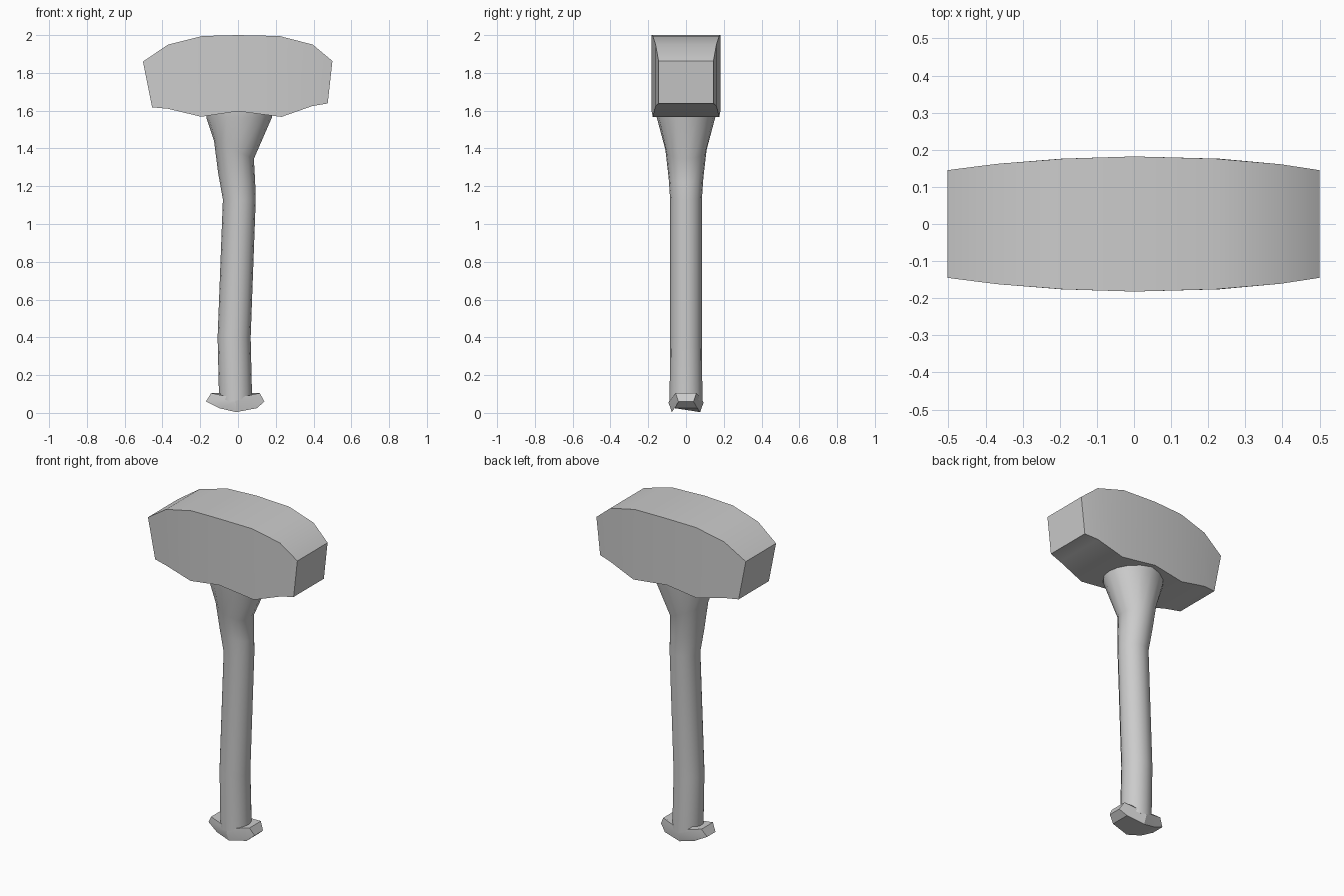
import bpy, math
from mathutils import Vector

if "Cube" in bpy.data.objects:
    bpy.data.objects.remove(bpy.data.objects["Cube"])


def loft(name, rings, angle=30):
    """Skin equal-length closed rings and cap both ends."""
    n = len(rings[0])
    verts = [p for r in rings for p in r]
    faces = [(i * n + j, i * n + (j + 1) % n, (i + 1) * n + (j + 1) % n, (i + 1) * n + j)
             for i in range(len(rings) - 1) for j in range(n)]
    faces += [tuple(reversed(range(n))), tuple(range(len(verts) - n, len(verts)))]
    me = bpy.data.meshes.new(name)
    me.from_pydata(verts, [], faces)
    ob = bpy.data.objects.new(name, me)
    bpy.context.collection.objects.link(ob)
    bpy.ops.object.select_all(action='DESELECT')
    ob.select_set(True)
    bpy.context.view_layer.objects.active = ob
    bpy.ops.object.mode_set(mode='EDIT')
    bpy.ops.mesh.select_all(action='SELECT')
    bpy.ops.mesh.normals_make_consistent(inside=False)
    bpy.ops.object.mode_set(mode='OBJECT')
    bpy.ops.object.shade_smooth_by_angle(angle=math.radians(angle))
    return ob


# Hammer head: box sections along x (bottom x, bottom z, top x, top z, half depth)
head = [(-.455, 1.618, -.503, 1.86, .145), (-.37, 1.61, -.37, 1.95, .162),
        (-.195, 1.568, -.19, 1.995, .176), (0, 1.597, 0, 2.0, .182),
        (.23, 1.567, .22, 1.995, .176), (.395, 1.625, .395, 1.95, .161),
        (.475, 1.638, .50, 1.863, .145)]
loft("hammer_head", [[(bx, -d, bz), (bx, d, bz), (tx, d, tz), (tx, -d, tz)]
                     for bx, bz, tx, tz, d in head])

# Bent handle: tilted ellipses (left x, left z, right x, right z, half depth)
handle = [(-.10, .06, .075, .06, .087), (-.108, .40, .067, .40, .084),
          (-.08, 1.13, .094, 1.13, .084), (-.105, 1.27, .091, 1.22, .092),
          (-.127, 1.44, .084, 1.345, .109), (-.168, 1.565, .18, 1.565, .155),
          (-.168, 1.61, .18, 1.61, .158)]
rings = []
for lx, lz, rx, rz, d in handle:
    c = Vector(((lx + rx) / 2, 0, (lz + rz) / 2))
    u = Vector(((rx - lx) / 2, 0, (rz - lz) / 2))
    rings.append([c + u * math.cos(a) + Vector((0, d * math.sin(a), 0))
                  for a in (math.tau * k / 16 for k in range(16))])
loft("handle", rings, 40)

# Pommel: six-sided rings, each (x, z, half depth) for left, middle, right
pommel = [[(-.10, .025, .06), (-.01, .004, .075), (.10, .025, .06)],
          [(-.17, .06, .04), (-.012, .055, .093), (.14, .06, .04)],
          [(-.142, .105, .055), (-.012, .077, .08), (.115, .105, .055)]]
loft("pommel", [[(x, -d, z) for x, z, d in r] + [(x, d, z) for x, z, d in reversed(r)]
                for r in pommel], 20)
